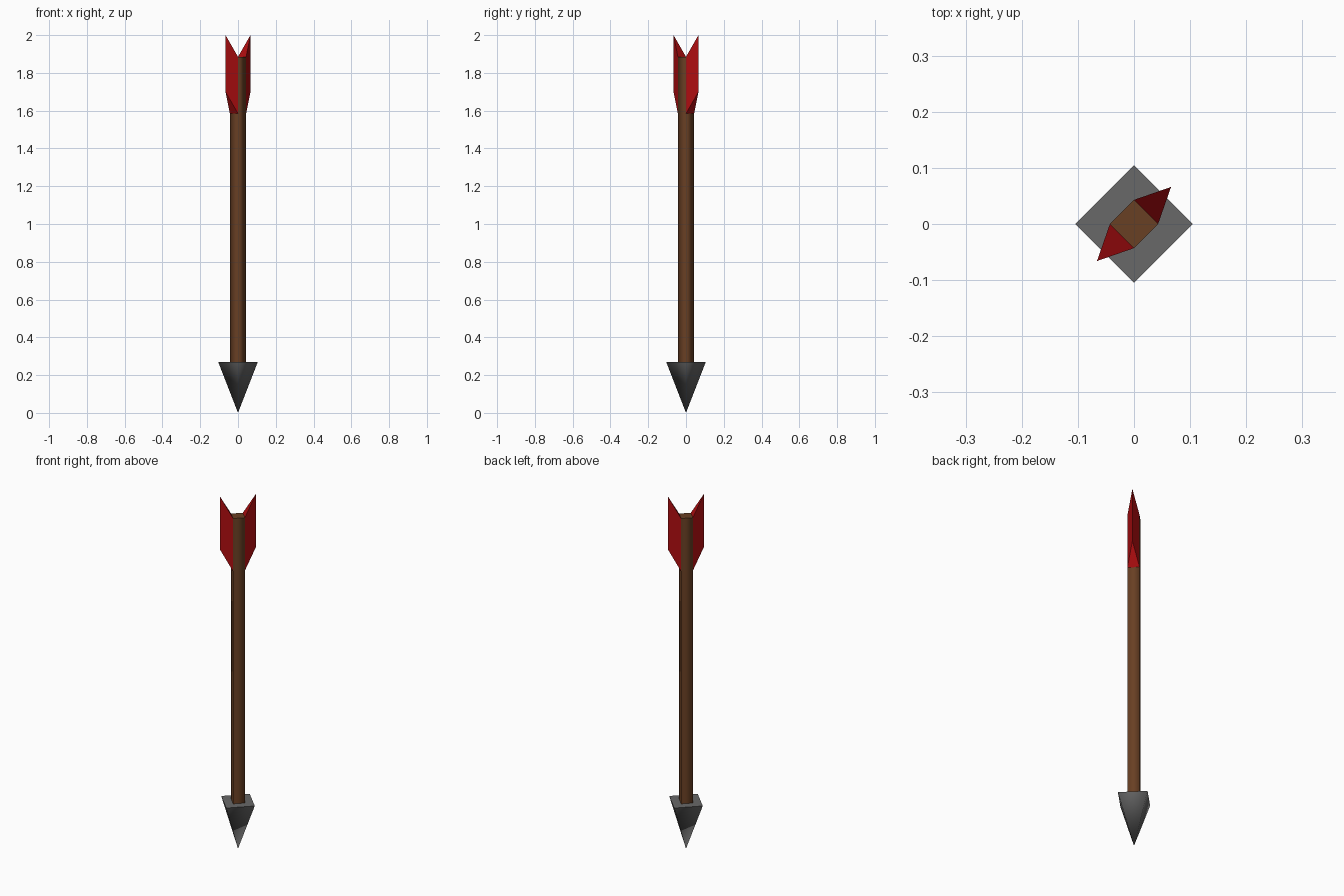
import bpy, bmesh

if "Cube" in bpy.data.objects:
    bpy.data.objects.remove(bpy.data.objects["Cube"])

def material(name, rgb):
    m = bpy.data.materials.new(name)
    m.diffuse_color = (*rgb, 1)
    m.use_nodes = True
    m.node_tree.nodes["Principled BSDF"].inputs["Base Color"].default_value = m.diffuse_color
    return m

iron = material("dark_iron", (0.14, 0.14, 0.14))
wood = material("brown_wood", (0.14, 0.05, 0.017))
red = material("red_feather", (0.42, 0.004, 0.005))

def finish(name, bm, mat):
    bmesh.ops.recalc_face_normals(bm, faces=bm.faces)
    me = bpy.data.meshes.new(name)
    bm.to_mesh(me)
    bm.free()
    me.materials.append(mat)
    bpy.context.collection.objects.link(bpy.data.objects.new(name, me))

def four_sided(name, r_bottom, r_top, z0, z1, mat):
    """Diamond-section taper with smooth sides and sharp flat caps."""
    bm = bmesh.new()
    bmesh.ops.create_cone(bm, cap_ends=True, segments=4, radius1=r_bottom,
                          radius2=r_top, depth=z1 - z0)
    bmesh.ops.remove_doubles(bm, verts=bm.verts, dist=1e-5)
    bmesh.ops.translate(bm, verts=bm.verts, vec=(0, 0, (z0 + z1) / 2))
    bm.normal_update()
    for f in bm.faces:
        f.smooth = abs(f.normal.z) < 0.9
    for e in bm.edges:
        e.smooth = all(f.smooth for f in e.link_faces)
    finish(name, bm, mat)

four_sided("arrow_head", 0, 0.105, 0, 0.27, iron)
four_sided("shaft", 0.043, 0.043, 0.265, 1.885, wood)

# Feathers: wedges on two opposite shaft faces, swept upward to an outer edge
for name, s in (("feather_right", 1), ("feather_left", -1)):
    bm = bmesh.new()
    low, high = [[bm.verts.new((s * x, s * y, z)) for x, y, z in
                  ((0.043, 0, zi), (0.066, 0.066, zo), (0, 0.043, zi))]
                 for zi, zo in ((1.585, 1.70), (1.885, 2.0))]
    bm.faces.new(low)
    bm.faces.new(high)
    for i in range(3):
        j = (i + 1) % 3
        bm.faces.new((low[i], low[j], high[j], high[i]))
    finish(name, bm, red)
